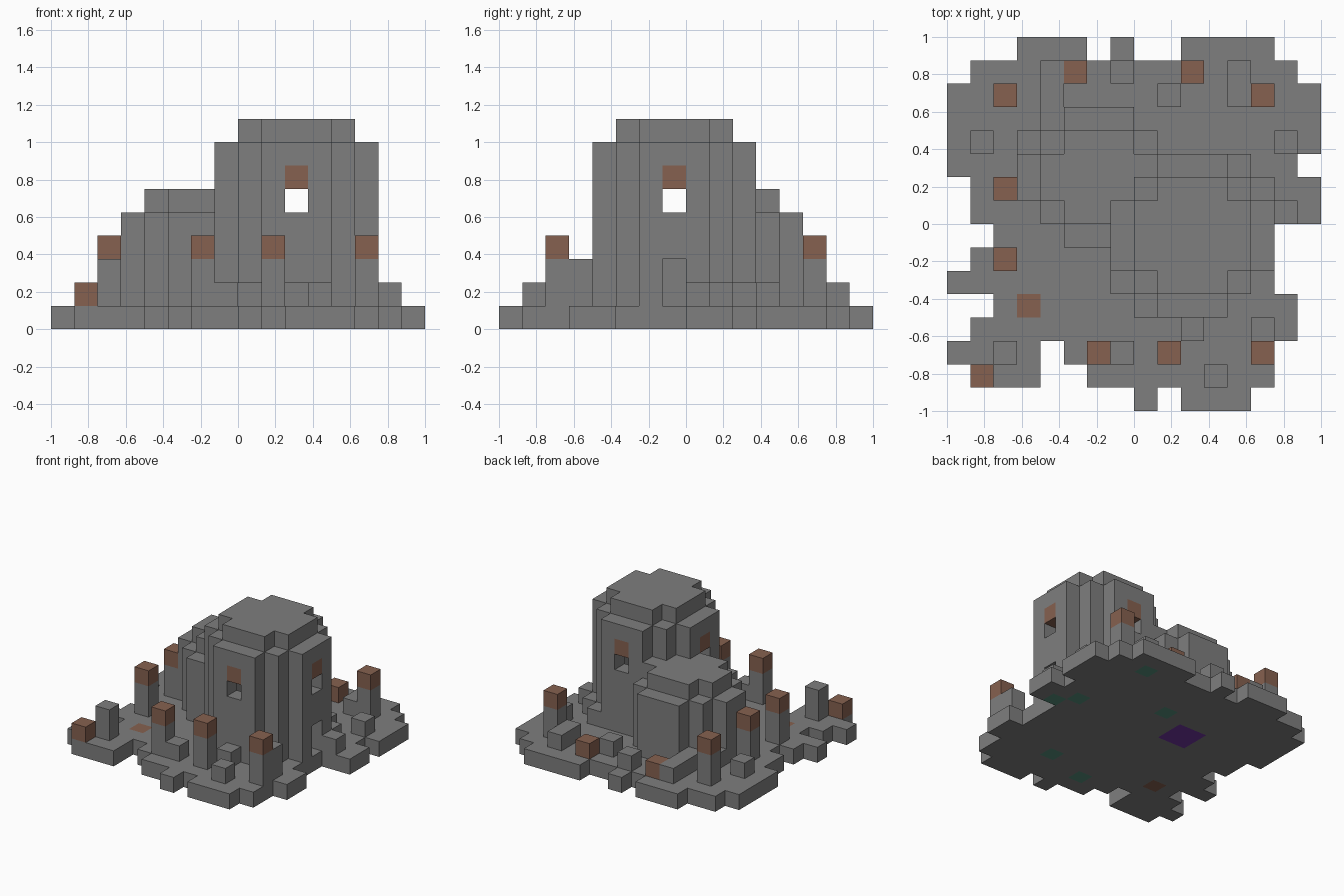
import bpy, bmesh
from mathutils import Vector

cube = bpy.data.objects.get("Cube")
if cube:
    bpy.data.objects.remove(cube, do_unlink=True)

U = 0.125  # edge length of one block


def material(name, rgb):
    m = bpy.data.materials.new(name)
    m.use_nodes = True
    m.diffuse_color = (*rgb, 1)
    bsdf = next(n for n in m.node_tree.nodes if n.type == 'BSDF_PRINCIPLED')
    bsdf.inputs["Base Color"].default_value = (*rgb, 1)
    bsdf.inputs["Roughness"].default_value = 0.9
    return m


STONE, BROWN, TEAL, PURPLE = range(4)
MATERIALS = [material("stone grey", (0.21, 0.21, 0.21)),
             material("brown clay", (0.24, 0.12, 0.08)),
             material("dark teal", (0.09, 0.27, 0.2)),
             material("deep purple", (0.16, 0.035, 0.35))]


def blocks(name, cells, paint=lambda cell, normal: STONE):
    """Mesh the outer skin of a set of grid cells."""
    cells = set(cells)
    bm = bmesh.new()
    for cell in sorted(cells):
        for axis in range(3):
            for sign in (-1, 1):
                n = Vector((0, 0, 0))
                n[axis] = sign
                if tuple(int(c + d) for c, d in zip(cell, n)) in cells:
                    continue
                a, b = Vector((0, 0, 0)), Vector((0, 0, 0))
                a[(axis + 1) % 3] = b[(axis + 2) % 3] = 0.5
                mid = Vector(cell) + Vector((-7.5, -7.5, 0.5)) + n / 2
                ring = [mid - a - b, mid + a - b, mid + a + b, mid - a + b]
                if sign < 0:
                    ring.reverse()
                face = bm.faces.new([bm.verts.new(p * U) for p in ring])
                face.material_index = paint(cell, n)
    bmesh.ops.remove_doubles(bm, verts=bm.verts, dist=0.001)
    # Merge coplanar faces of the same colour
    bmesh.ops.dissolve_limit(bm, angle_limit=0.01, verts=bm.verts,
                             edges=bm.edges, delimit={'MATERIAL'})
    mesh = bpy.data.meshes.new(name)
    bm.to_mesh(mesh)
    bm.free()
    for m in MATERIALS:
        mesh.materials.append(m)
    obj = bpy.data.objects.new(name, mesh)
    bpy.context.collection.objects.link(obj)
    return obj


# Ragged ground slab, one string per row from front to back
GROUND = ["........#.###...",
          ".###..########..",
          "####.#########..",
          ".##############.",
          "..#############.",
          "##############..",
          ".#############..",
          "..############..",
          ".###############",
          ".###############",
          "###############.",
          "################",
          "################",
          "################",
          ".##############.",
          "...###.#..####.."]
TEAL_SPOTS = {(12, 14), (8, 11), (13, 9), (14, 8), (10, 3), (7, 2)}


def paint_ground(cell, normal):
    i, j, _ = cell
    if (i, j) == (3, 4):
        return BROWN
    if normal.z < 0:
        if (i, j) in TEAL_SPOTS:
            return TEAL
        if i in (5, 6) and j in (9, 10):
            return PURPLE
    return STONE


blocks("ground_slab", [(i, j, 0) for j, row in enumerate(GROUND)
                       for i, c in enumerate(row) if c == "#"], paint_ground)


# Hollow round tower with four windows, lintels and a side door
def disc(ci, cj, r):
    return {(ci + a, cj + b) for a in range(-r, r + 1) for b in range(-r, r + 1)
            if abs(a) + abs(b) <= r + 1}


outer, inner = disc(10, 7, 3), disc(10, 7, 2)
openings = {(10, 4), (10, 10), (7, 7), (13, 7)}
walls = {(i, j, k) for i, j in outer - inner for k in range(1, 8)}
walls -= {(i, j, 5) for i, j in openings} | {(13, 7, 1), (13, 7, 2)}
roof = {(i, j, 8) for i, j in inner}
blocks("round_tower", walls | roof,
       lambda c, n: BROWN if c[2] == 6 and c[:2] in openings else STONE)

# Lower round hall, stepped in at the top, leaning against the tower
hall = set()
for j in range(7, 13):
    half = 3 - int(abs(j - 9.5))
    for k in range(1, 6):
        h = half - (k == 5)
        if h > 0:
            hall |= {(i, j, k) for i in range(6 - h, 7 + h) if (i, j) not in outer}
blocks("round_hall", hall)

# Posts with brown caps
POSTS = [(2, 13), (13, 13), (2, 9), (2, 6), (6, 2), (9, 2), (13, 2)]
for i, j in POSTS:
    blocks("capped_post", [(i, j, k) for k in (1, 2, 3)],
           lambda c, n: BROWN if c[2] == 3 else STONE)
for name, i, j in (("plain_post", 2, 2), ("corner_post", 13, 3)):
    blocks(name, [(i, j, 1), (i, j, 2)])

# Loose brown blocks
for i, j in ((1, 1), (10, 14)):
    blocks("brown_block", [(i, j, 1)], lambda c, n: BROWN)

# Low broken wall behind the hall, with one brown block
blocks("low_wall", [(4, 12, 1), (4, 13, 1), (4, 14, 1), (5, 14, 1)],
       lambda c, n: BROWN if c[0] == 5 else STONE)

# Scattered rubble and footing stones
blocks("rubble", [(i, j, 1) for i, j in (
    (7, 2), (10, 3), (11, 1), (7, 14), (9, 13), (12, 13), (12, 14),
    (14, 11), (14, 8), (1, 11), (3, 11))])
blocks("tower_footing", [(i, j, 1) for i, j in (
    (8, 4), (7, 5), (13, 9), (12, 10))])
